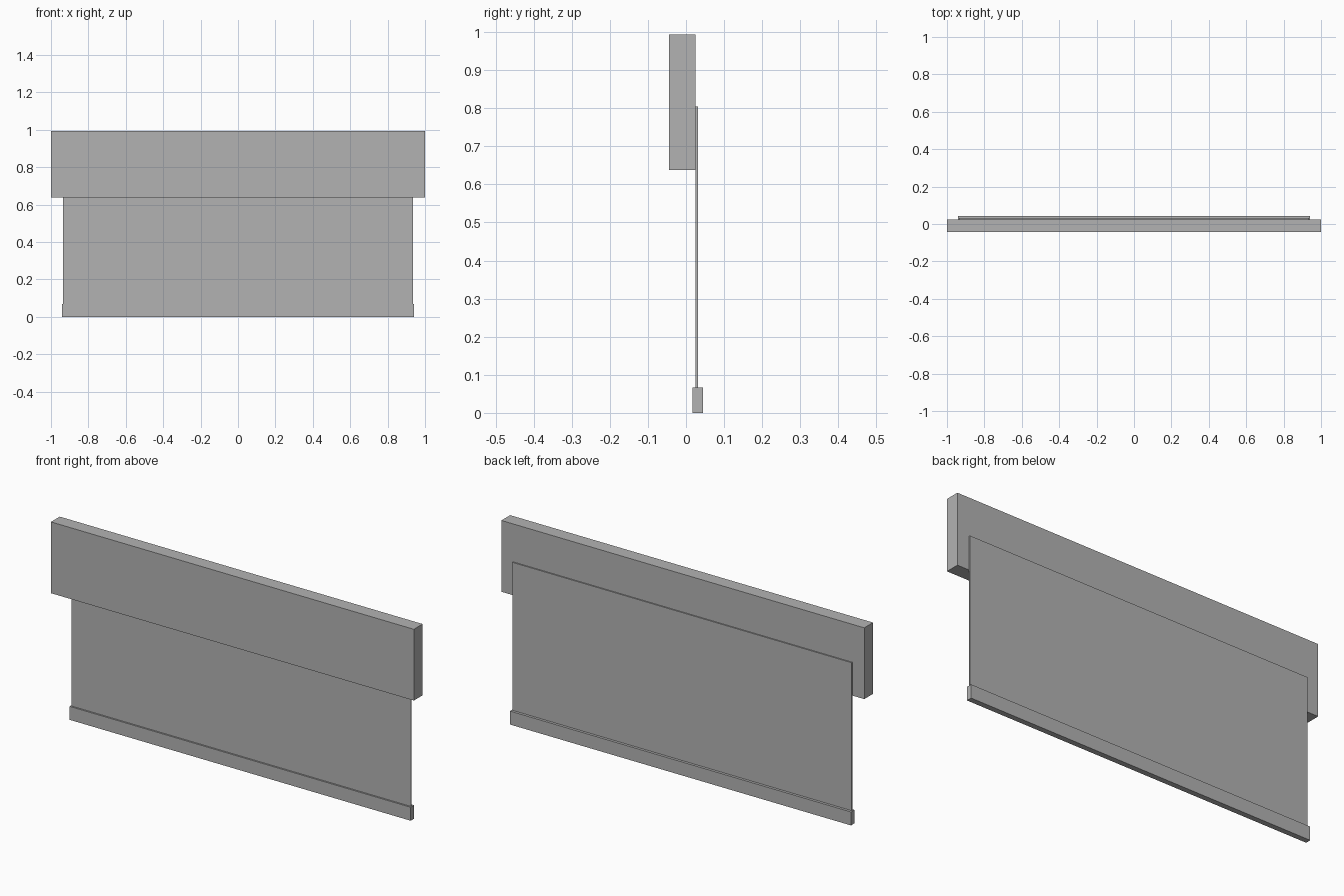
import bpy

cube = bpy.data.objects.get("Cube")
if cube:
    bpy.data.objects.remove(cube, do_unlink=True)

# Single plain grey
GREY = (0.45, 0.45, 0.45, 1)
grey = bpy.data.materials.new("plain grey")
grey.use_nodes = True
grey.diffuse_color = GREY
grey.node_tree.nodes["Principled BSDF"].inputs["Base Color"].default_value = GREY


def box(name, half_width, y_range, z_range):
    """Box centred on x, spanning the given depth and height."""
    (y0, y1), (z0, z1) = y_range, z_range
    bpy.ops.mesh.primitive_cube_add(size=1, location=(0, (y0 + y1) / 2, (z0 + z1) / 2))
    part = bpy.context.object
    part.name = name
    part.scale = (2 * half_width, y1 - y0, z1 - z0)
    bpy.ops.object.transform_apply(location=False, rotation=False, scale=True)
    part.data.materials.append(grey)
    return part


# Housing across the top
box("header_case", 1.0, (-0.044, 0.025), (0.638, 0.993))
# Thin sheet hanging behind the housing
box("screen_sheet", 0.935, (0.025, 0.031), (0.06, 0.804))
# Weighted bar along the lower edge
box("bottom_bar", 0.94, (0.017, 0.044), (0, 0.067))
